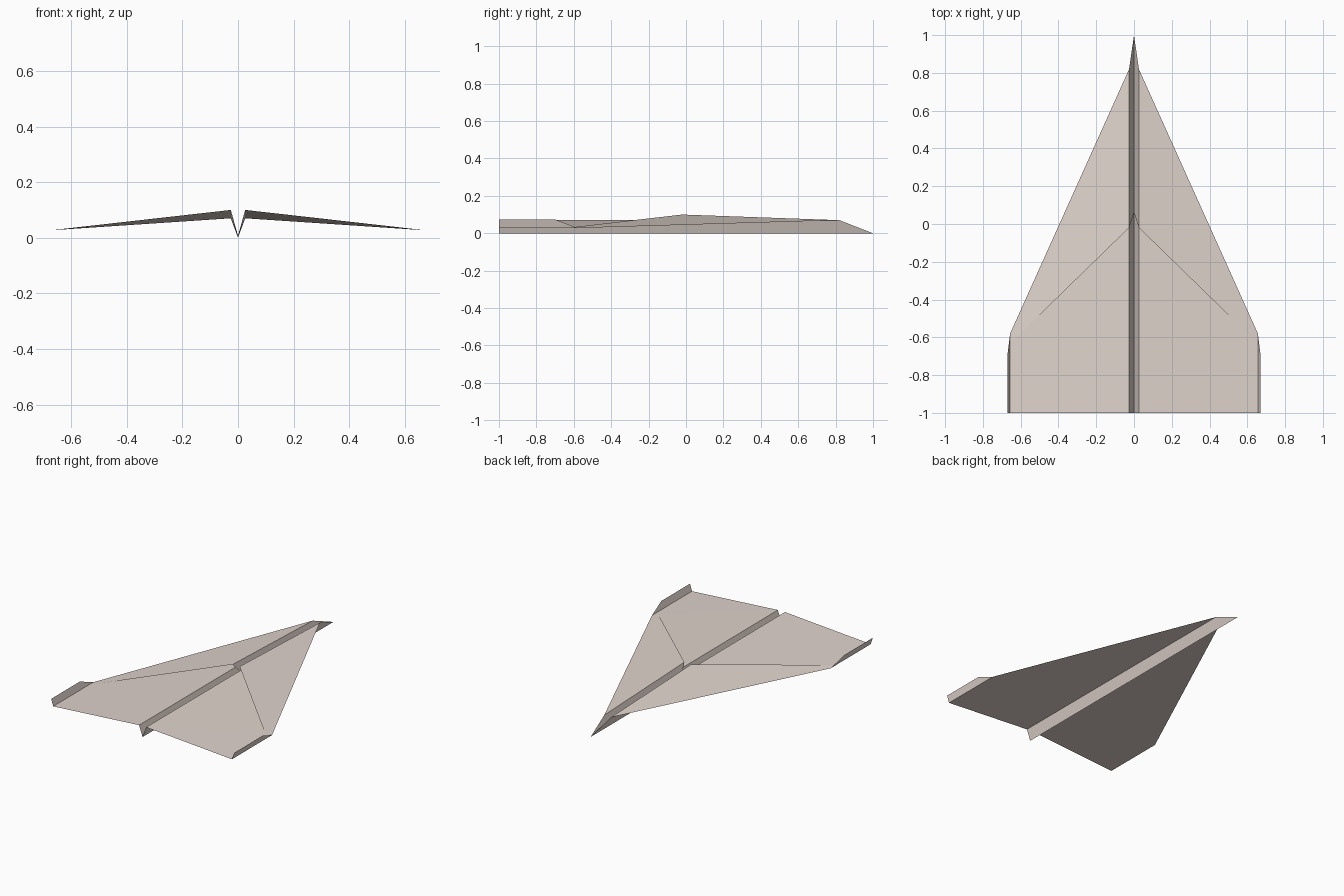
import bpy

if "Cube" in bpy.data.objects:
    bpy.data.objects.remove(bpy.data.objects["Cube"])

paper = bpy.data.materials.new("paper")
paper.diffuse_color = (0.75, 0.66, 0.61, 1)
paper.use_nodes = True
paper.node_tree.nodes["Principled BSDF"].inputs["Base Color"].default_value = paper.diffuse_color


def sheet(name, points, faces):
    """Right half of a thin folded sheet, mirrored across the centre fold."""
    mesh = bpy.data.meshes.new(name)
    mesh.from_pydata(points, [], faces)
    mesh.materials.append(paper)
    obj = bpy.data.objects.new(name, mesh)
    bpy.context.collection.objects.link(obj)
    mirror = obj.modifiers.new("mirror", 'MIRROR')
    mirror.use_axis = (True, False, False)
    mirror.merge_threshold = 0.0005
    return obj


# Shared fold points
nose = (0, 1, 0)
shoulder = (0.026, 0.82, 0.07)
corner = (0.656, -0.58, 0.028)
tip = (0.656, -1, 0.028)
root = (0.026, -1, 0.072)

# Lower sheet: keel fold, wing and turned-up wing tip
sheet("keel", [(0, -1, 0), nose, shoulder, root], [(0, 3, 2, 1)])
sheet("wing", [root, tip, corner, shoulder], [(0, 1, 2), (0, 2, 3)])
sheet("winglet", [corner, tip, (0.671, -1, 0.074), (0.671, -0.70, 0.074)],
      [(0, 1, 2, 3)])

# Upper folded layer: lifts off the wing towards its open rear edge
ridge = (0.026, -0.02, 0.10)
flap_end = (0.652, -0.63, 0.0295)
sheet("wing_flap", [shoulder, ridge, flap_end, corner], [(0, 1, 2), (0, 2, 3)])
sheet("keel_flap", [(0, 0.06, 0.008), nose, shoulder, ridge], [(0, 3, 2, 1)])
